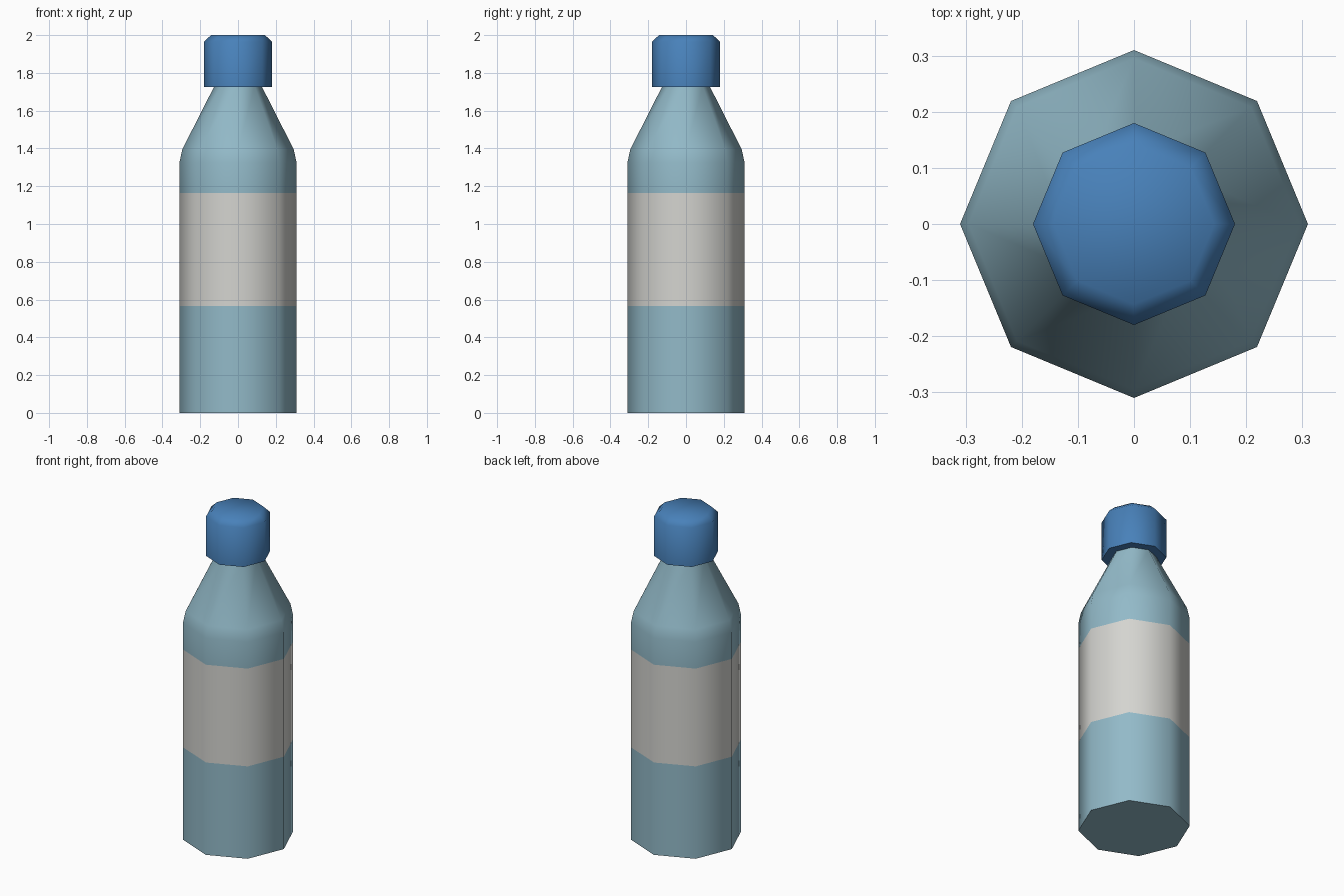
import bpy
import bmesh
from math import radians, cos, sin, tau

SIDES = 8

cube = bpy.data.objects.get("Cube")
if cube:
    bpy.data.objects.remove(cube, do_unlink=True)


def material(name, rgb):
    mat = bpy.data.materials.new(name)
    mat.use_nodes = True
    mat.diffuse_color = (*rgb, 1)
    mat.node_tree.nodes["Principled BSDF"].inputs["Base Color"].default_value = (*rgb, 1)
    return mat


def lathe(name, profile, mats, rule=lambda z: 0):
    """Turn a (radius, height) profile into a closed eight-sided solid."""
    bm = bmesh.new()
    rings = [[bm.verts.new((r * cos(tau * i / SIDES), r * sin(tau * i / SIDES), z))
              for i in range(SIDES)] for r, z in profile]
    for low, high in zip(rings, rings[1:]):
        for i in range(SIDES):
            j = (i + 1) % SIDES
            bm.faces.new((low[i], low[j], high[j], high[i]))
    bm.faces.new(rings[0][::-1])
    bm.faces.new(rings[-1])
    for face in bm.faces:
        face.material_index = rule(face.calc_center_median().z)
    mesh = bpy.data.meshes.new(name)
    bm.to_mesh(mesh)
    bm.free()
    for mat in mats:
        mesh.materials.append(mat)
    obj = bpy.data.objects.new(name, mesh)
    bpy.context.collection.objects.link(obj)
    bpy.ops.object.select_all(action='DESELECT')
    obj.select_set(True)
    bpy.context.view_layer.objects.active = obj
    bpy.ops.object.shade_smooth_by_angle(angle=radians(60))
    return obj


glass = material("pale_blue_glass", (0.29, 0.49, 0.58))
paper = material("label_off_white", (0.66, 0.66, 0.63))
plastic = material("cap_blue", (0.065, 0.22, 0.49))

# Bottle with a label band around its middle
LABEL_LOW, LABEL_HIGH = 0.565, 1.163
lathe("bottle",
      [(0.31, 0), (0.31, LABEL_LOW), (0.31, LABEL_HIGH), (0.31, 1.325),
       (0.295, 1.395), (0.125, 1.73), (0.125, 1.75)],
      [glass, paper],
      lambda z: 1 if LABEL_LOW < z < LABEL_HIGH else 0)

# Screw cap with a bevelled top
lathe("cap", [(0.18, 1.725), (0.18, 1.965), (0.143, 2.0)], [plastic])
